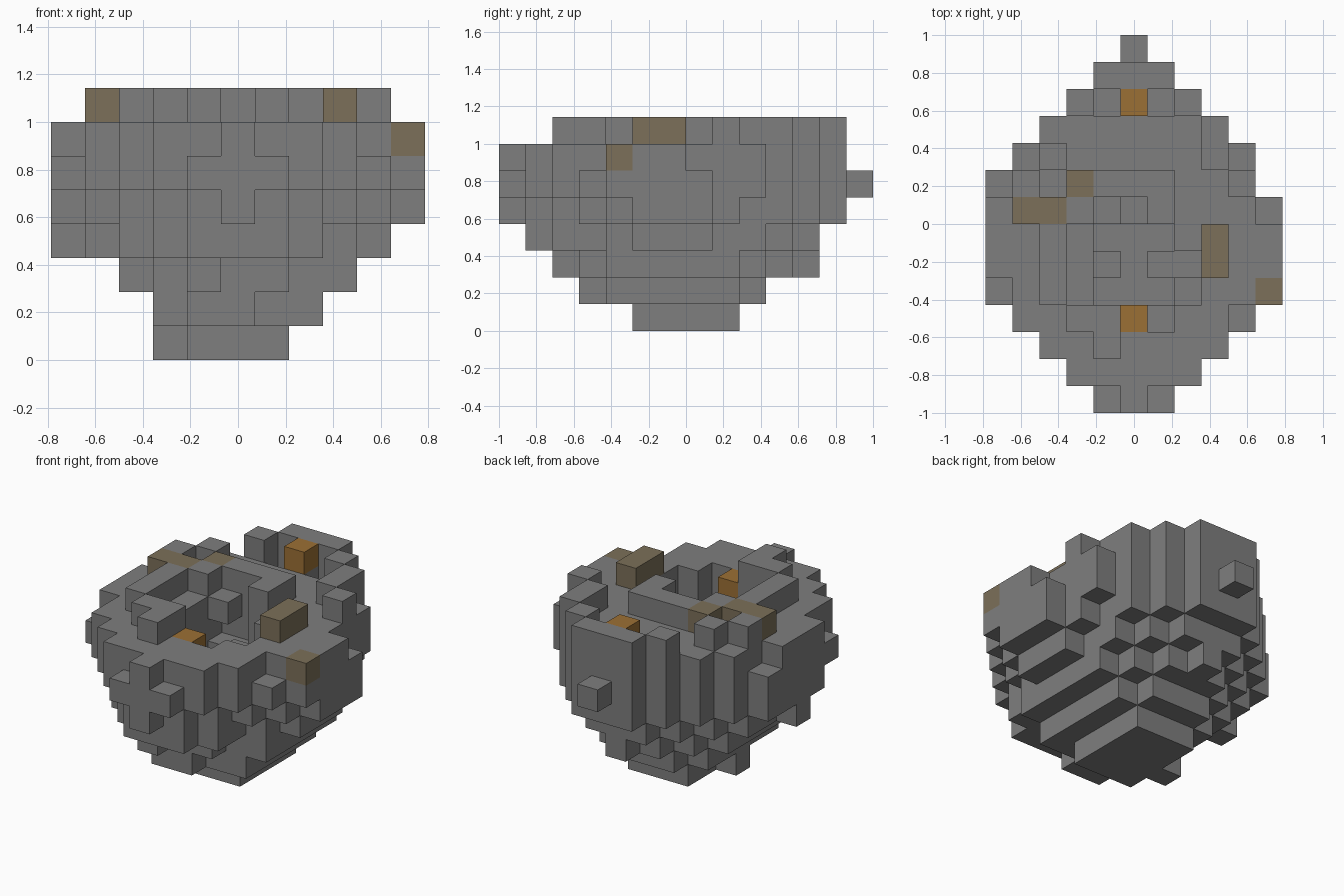
import bpy, bmesh

if "Cube" in bpy.data.objects:
    bpy.data.objects.remove(bpy.data.objects["Cube"], do_unlink=True)

CELL = 1 / 7
MID = 5


def material(name, rgb):
    mat = bpy.data.materials.new(name)
    mat.use_nodes = True
    mat.diffuse_color = (*rgb, 1)
    node = mat.node_tree.nodes["Principled BSDF"]
    node.inputs["Base Color"].default_value = (*rgb, 1)
    return mat


def box(i_range, j_range, k_range):
    """All cells of an inclusive block."""
    span = lambda r: range(r[0], r[1] + 1)
    return {(i, j, k) for i in span(i_range) for j in span(j_range) for k in span(k_range)}


def column(i, j, k):
    return box((i, i), (j, j), (k, k))


def tapered_layer(k, front, back, front_half, back_half, cap):
    """One stepped oval slice, widening from both ends up to the cap."""
    cells = set()
    for j in range(front, back + 1):
        half = min(cap, front_half + j - front, back_half + back - j)
        cells |= box((MID - half, MID + half), (j, j), (k, k))
    return cells


# Stepped bowl, from the foot upwards
body = tapered_layer(0, 5, 8, 1, 1, 1) | column(3, 6, 0)
body |= tapered_layer(1, 3, 9, 1, 1, 2) - column(6, 3, 1)
body |= tapered_layer(2, 3, 11, 1, 0, 3) | column(4, 2, 2) | column(8, 4, 2)
body |= tapered_layer(3, 1, 11, 1, 1, 4) | column(0, 6, 3)
body |= tapered_layer(4, 0, 12, 0, 1, 5)
body |= tapered_layer(5, 0, 13, 1, 0, 5)
body |= tapered_layer(6, 0, 12, 1, 1, 5)

# Chipped outer corners
body -= column(8, 3, 3) | column(9, 4, 3) | column(1, 4, 3) | column(9, 8, 3)
body -= column(9, 9, 4)
body -= column(9, 3, 6)
body -= box((10, 10), (8, 8), (4, 6)) | column(10, 7, 6)
body -= column(0, 4, 6) | column(0, 8, 6)
for side in (4, 6):
    body -= column(side, 0, 6) | column(side, 11, 6)

# Hollow crater with ledges and one overhanging block
body -= box((4, 6), (4, 6), (4, 6))
body -= box((5, 5), (7, 7), (5, 6)) | column(4, 7, 5)
body -= box((6, 6), (3, 3), (5, 6)) | box((7, 7), (4, 4), (5, 6))
body -= column(7, 5, 6)
body |= column(4, 5, 4) | box((6, 6), (5, 5), (4, 5))

# Broken upper rim
TOP = (7, 7)
rim = box((4, 4), (2, 3), TOP) | column(3, 3, 7)
rim |= box((2, 2), (4, 6), TOP) | column(3, 7, 7)
rim |= box((4, 6), (8, 8), TOP) | column(6, 7, 7)
rim |= column(1, 8, 7) | column(2, 9, 7) | column(9, 8, 7)
rim |= box((8, 8), (9, 10), TOP)
rim |= column(3, 11, 7) | column(7, 11, 7) | box((4, 6), (12, 12), TOP)

# Coloured blocks
amber = column(5, 11, 7) | column(5, 3, 6)
tinted = box((8, 8), (5, 6), TOP) | box((1, 2), (7, 7), TOP)
tinted |= column(3, 8, 7) | column(10, 4, 6)
body -= amber | tinted

solid = body | rim | amber | tinted


def block_object(name, cells, mat):
    """Builds the exposed faces of a group of cells."""
    bm = bmesh.new()
    corners = {}

    def corner(p):
        key = tuple(p)
        if key not in corners:
            i, j, k = key
            corners[key] = bm.verts.new(((i - MID - 0.5) * CELL, (j - 7) * CELL, k * CELL))
        return corners[key]

    for cell in sorted(cells):
        for axis in range(3):
            u, v = (axis + 1) % 3, (axis + 2) % 3
            for sign in (0, 1):
                beside = list(cell)
                beside[axis] += 1 if sign else -1
                if tuple(beside) in solid:
                    continue
                loop = []
                for du, dv in ((0, 0), (1, 0), (1, 1), (0, 1)):
                    p = list(cell)
                    p[axis] += sign
                    p[u] += du
                    p[v] += dv
                    loop.append(corner(p))
                bm.faces.new(loop if sign else loop[::-1])
    mesh = bpy.data.meshes.new(name)
    bm.to_mesh(mesh)
    bm.free()
    mesh.materials.append(mat)
    obj = bpy.data.objects.new(name, mesh)
    bpy.context.collection.objects.link(obj)


stone = material("grey stone", (0.21, 0.21, 0.21))
block_object("rock_bowl", body, stone)
block_object("rim_blocks", rim, stone)
block_object("amber_blocks", amber, material("amber", (0.33, 0.16, 0.035)))
block_object("tinted_blocks", tinted, material("dusty brown", (0.2, 0.16, 0.1)))
